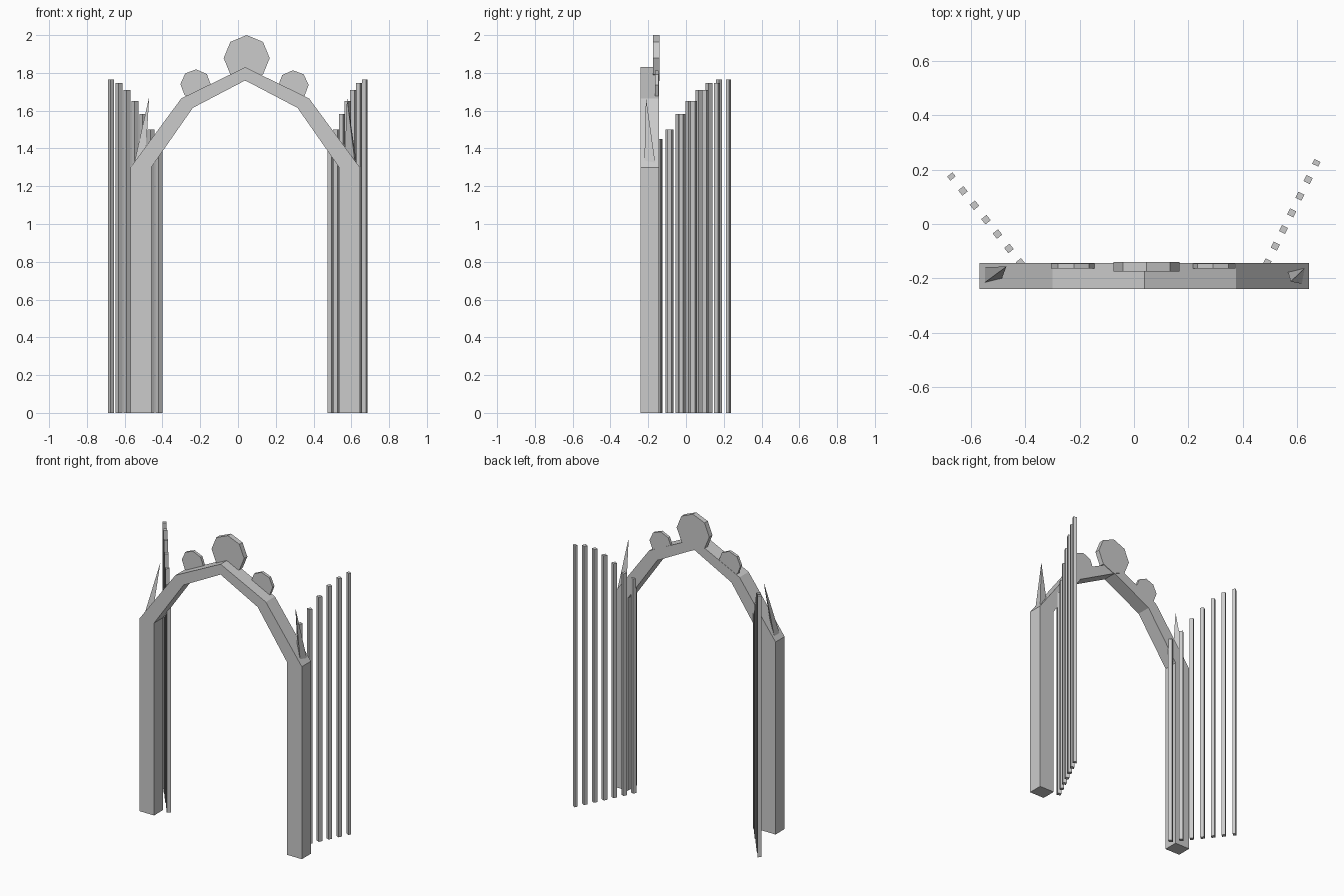
import bpy, bmesh, math
from mathutils import Vector

if "Cube" in bpy.data.objects:
    bpy.data.objects.remove(bpy.data.objects["Cube"])

CX = 0.038          # arch centre line
FRONT, BACK = -0.24, -0.143


def finish(name, bm):
    bmesh.ops.recalc_face_normals(bm, faces=bm.faces[:])
    me = bpy.data.meshes.new(name)
    bm.to_mesh(me)
    bm.free()
    ob = bpy.data.objects.new(name, me)
    bpy.context.collection.objects.link(ob)
    return ob


def disc(name, x, z, r, y0, y1, turn=0.0):
    # eight-sided plate facing the front
    bm = bmesh.new()
    ring = [bm.verts.new((x + r * math.sin(turn + i * math.pi / 4), y0,
                          z + r * math.cos(turn + i * math.pi / 4))) for i in range(8)]
    face = bm.faces.new(ring)
    out = bmesh.ops.extrude_face_region(bm, geom=[face])
    moved = [g for g in out["geom"] if isinstance(g, bmesh.types.BMVert)]
    bmesh.ops.translate(bm, verts=moved, vec=(0, y1 - y0, 0))
    return finish(name, bm)


def spike(name, base, tip):
    bm = bmesh.new()
    b = [bm.verts.new(p) for p in base]
    t = bm.verts.new(tip)
    bm.faces.new(b)
    for i in range(3):
        bm.faces.new((b[i], b[(i + 1) % 3], t))
    return finish(name, bm)


def picket_row(name, start, end, heights):
    # row of square bars, turned to follow the line of the open gate
    a, b = Vector(start), Vector(end)
    d = (b - a).normalized()
    n = Vector((-d.y, d.x))
    bm = bmesh.new()
    for i, h in enumerate(heights):
        c = a.lerp(b, i / (len(heights) - 1))
        s = 0.0095 if i == 0 else 0.0125
        ring = [c + d * u * s + n * v * 0.0125
                for u, v in ((-1, -1), (1, -1), (1, 1), (-1, 1))]
        lo = [bm.verts.new((p.x, p.y, 0)) for p in ring]
        hi = [bm.verts.new((p.x, p.y, h)) for p in ring]
        bm.faces.new(lo)
        bm.faces.new(hi)
        for k in range(4):
            j = (k + 1) % 4
            bm.faces.new((lo[k], lo[j], hi[j], hi[k]))
    return finish(name, bm)


# arch frame: half profile (offset from centre, z) mirrored into a band
outer = [(0.607, 0), (0.607, 1.30), (0.338, 1.665), (0, 1.83)]
inner = [(0.497, 0), (0.497, 1.30), (0.277, 1.615), (0, 1.76)]
bm = bmesh.new()


def band(half):
    pts = [(CX - o, z) for o, z in half] + [(CX + o, z) for o, z in half[-2::-1]]
    return [[bm.verts.new((x, y, z)) for x, z in pts] for y in (FRONT, BACK)]


(of, ob_), (nf, nb) = band(outer), band(inner)
for i in range(len(of) - 1):
    for p, q in ((of, nf), (nf, nb), (nb, ob_), (ob_, of)):
        bm.faces.new((p[i], p[i + 1], q[i + 1], q[i]))
for i in (0, -1):
    bm.faces.new((of[i], nf[i], nb[i], ob_[i]))
finish("arch_frame", bm)

# round crest plates
disc("crest_centre", 0.046, 1.878, 0.122, -0.174, -0.14)
disc("crest_left", -0.224, 1.738, 0.081, -0.164, -0.145, 0.03)
disc("crest_right", 0.293, 1.733, 0.081, -0.164, -0.145, -0.03)

# three-sided spikes on the shoulders
spike("spike_left", [(-0.55, -0.158, 1.32), (-0.55, -0.216, 1.32), (-0.486, -0.2, 1.41)],
      (-0.47, -0.157, 1.675))
spike("spike_right", [(0.628, -0.163, 1.325), (0.618, -0.22, 1.335), (0.567, -0.177, 1.40)],
      (0.577, -0.212, 1.67))

# open gate pickets
tops = [1.765, 1.747, 1.71, 1.652, 1.583, 1.50, 1.45]
picket_row("gate_left", (-0.672, 0.175), (-0.418, -0.143), tops)
picket_row("gate_right", (0.671, 0.225), (0.49, -0.143), tops)
